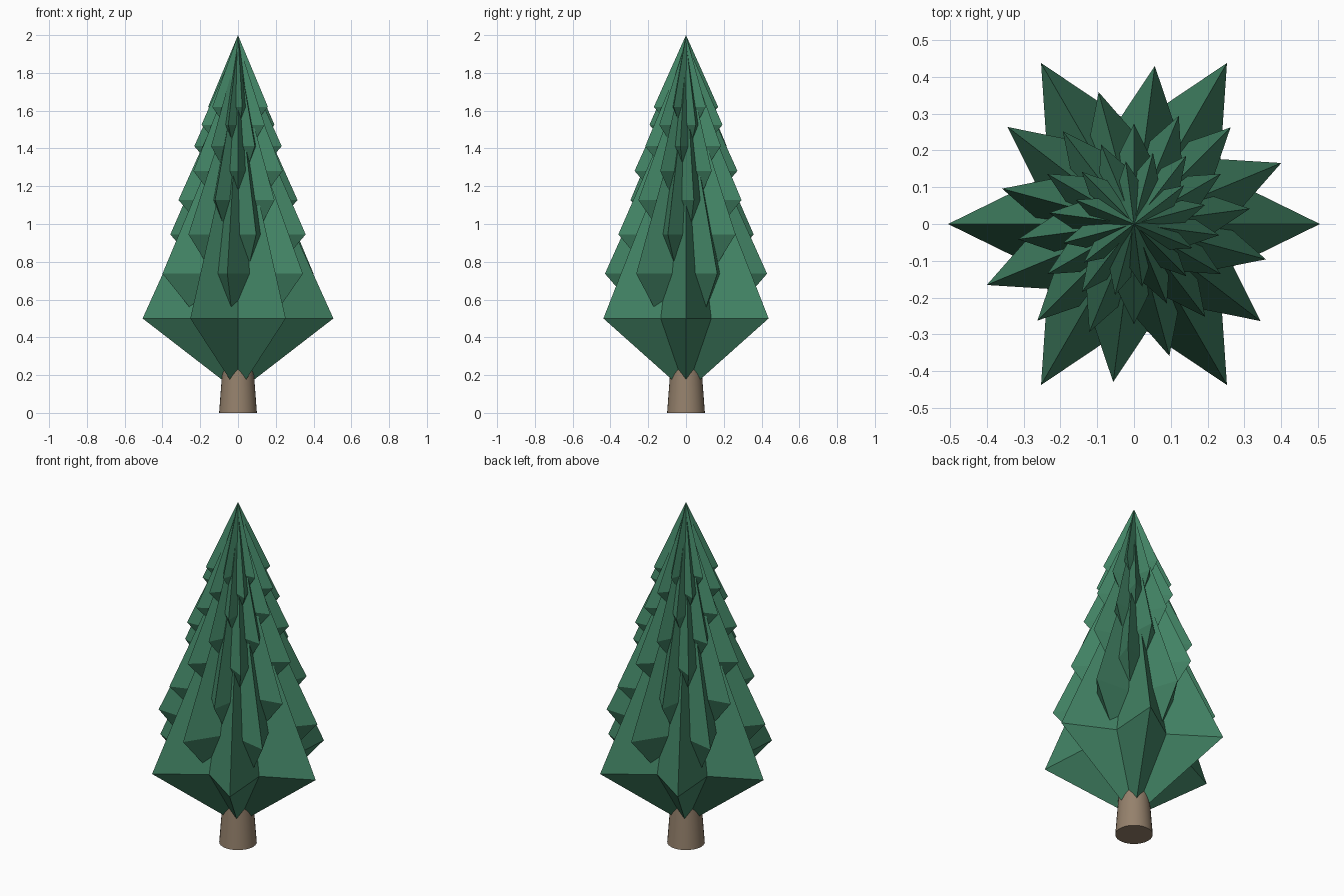
import bpy, bmesh
from math import sin, cos, pi, radians

if "Cube" in bpy.data.objects:
    bpy.data.objects.remove(bpy.data.objects["Cube"])

def material(name, color):
    m = bpy.data.materials.new(name)
    m.diffuse_color = color
    m.use_nodes = True
    m.node_tree.nodes["Principled BSDF"].inputs["Base Color"].default_value = m.diffuse_color
    return m

GREEN = material("needles", (0.055, 0.23, 0.13, 1))
BROWN = material("bark", (0.30, 0.22, 0.15, 1))

def star_tier(name, radius, z, top, bottom, turn):
    """Six-pointed star ring drawn to a point above and a point below."""
    bm = bmesh.new()
    ring = []
    for i in range(12):
        r = radius if i % 2 == 0 else radius * 0.53
        a = turn + i * pi / 6
        ring.append(bm.verts.new((r * cos(a), r * sin(a), z)))
    up = bm.verts.new((0, 0, top))
    down = bm.verts.new((0, 0, bottom))
    for i in range(12):
        a, b = ring[i], ring[(i + 1) % 12]
        bm.faces.new((a, b, up))
        bm.faces.new((b, a, down))
    me = bpy.data.meshes.new(name)
    bm.to_mesh(me)
    bm.free()
    me.materials.append(GREEN)
    ob = bpy.data.objects.new(name, me)
    bpy.context.collection.objects.link(ob)

# Branch tiers: each smaller than the last and turned by 22.5 degrees
heights = [0.5, 0.737, 0.945, 1.127, 1.281, 1.412, 1.525, 1.62]
for k, z in enumerate(heights):
    s = 0.857 ** k
    bottom = 0.11 if k == 0 else z - 0.58 * s
    top = 2.0 if k == 7 else z + 1.117 * s
    star_tier(f"branch_tier_{k + 1}", 0.505 * s, z, top, bottom, radians(22.5 * k))

# Trunk
bpy.ops.mesh.primitive_cone_add(vertices=32, radius1=0.1, radius2=0.07,
                                depth=0.4, location=(0, 0, 0.2))
trunk = bpy.context.object
trunk.name = "trunk"
trunk.data.materials.append(BROWN)
bpy.ops.object.shade_smooth_by_angle(angle=radians(30))
